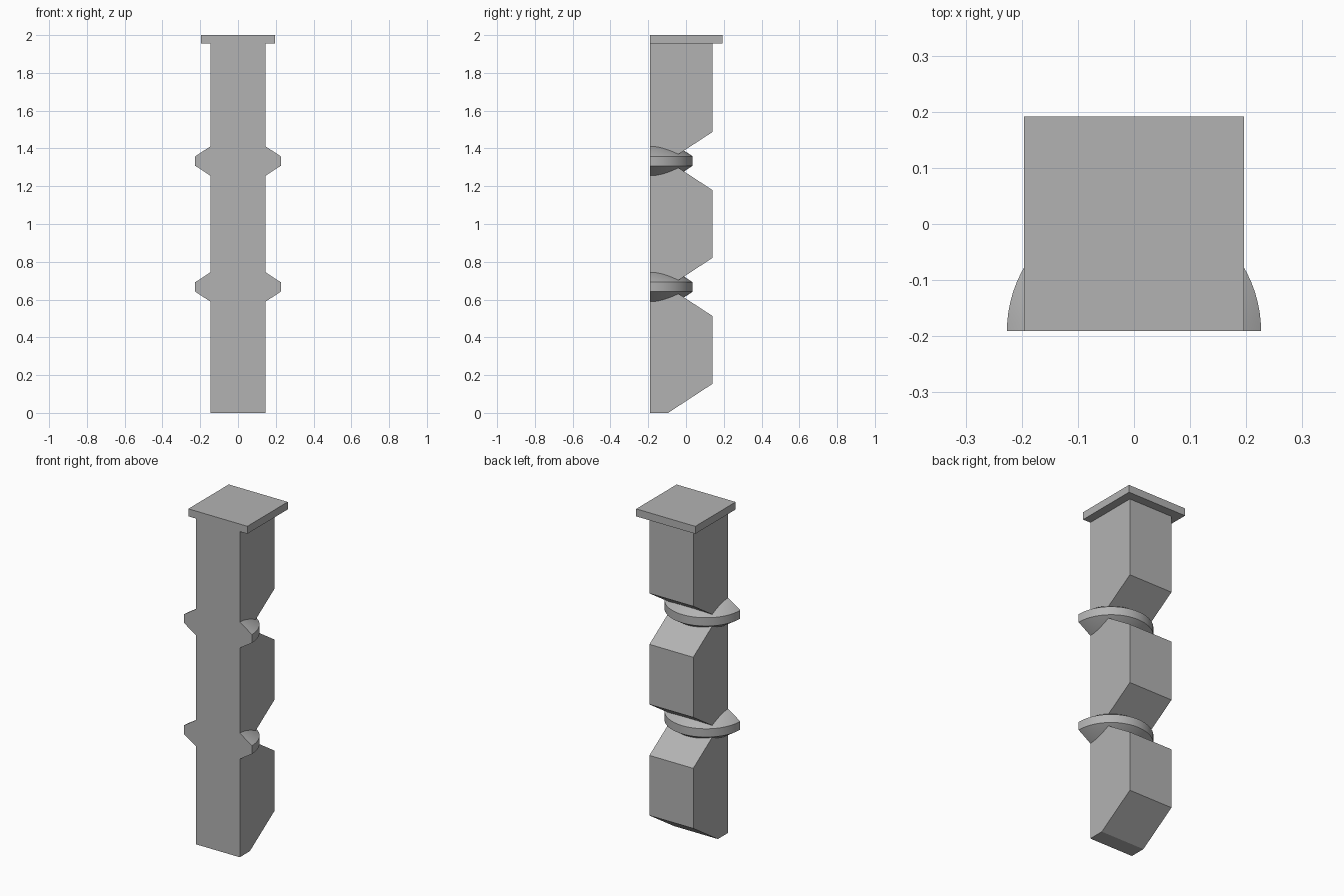
import bpy, bmesh, math

if "Cube" in bpy.data.objects:
    bpy.data.objects.remove(bpy.data.objects["Cube"], do_unlink=True)

FRONT, BACK = -0.191, 0.139      # depth range of the shaft
HALF_W = 0.1455                  # half width of the shaft
NOTCH_Y, NOTCH_H = -0.095, 0.153 # notch tip depth, half height of its mouth
STEP = 2 / 3                     # spacing of the notches
CAP_Z = 1.955
SLOPE = NOTCH_H / (BACK - NOTCH_Y)

grey = bpy.data.materials.new("plain_grey")
grey.use_nodes = True
colour = (0.45, 0.45, 0.45, 1)
grey.diffuse_color = colour
grey.node_tree.nodes["Principled BSDF"].inputs["Base Color"].default_value = colour


def add_object(name, bm):
    bmesh.ops.recalc_face_normals(bm, faces=bm.faces)
    mesh = bpy.data.meshes.new(name)
    bm.to_mesh(mesh)
    bm.free()
    mesh.materials.append(grey)
    obj = bpy.data.objects.new(name, mesh)
    bpy.context.collection.objects.link(obj)
    return obj


def prism(name, profile, half_width):
    """Extrude a (y, z) side profile across x."""
    bm = bmesh.new()
    face = bm.faces.new([bm.verts.new((-half_width, y, z)) for y, z in profile])
    new = bmesh.ops.extrude_face_region(bm, geom=[face], use_keep_orig=True)["geom"]
    verts = [g for g in new if isinstance(g, bmesh.types.BMVert)]
    bmesh.ops.translate(bm, verts=verts, vec=(2 * half_width, 0, 0))
    return add_object(name, bm)


def half_disc(name, z, radius=0.2265, half_rim=0.025):
    """Turn a double cone with a flat rim half way round the front plane."""
    tip = half_rim + radius * SLOPE
    profile = [(0, tip), (radius, half_rim), (radius, -half_rim), (0, -tip)]
    bm = bmesh.new()
    verts = [bm.verts.new((x, FRONT, z + h)) for x, h in profile]
    edges = [bm.edges.new(pair) for pair in zip(verts, verts[1:])]
    bmesh.ops.spin(bm, geom=verts + edges, cent=(0, FRONT, z), axis=(0, 0, 1),
                   angle=math.pi, steps=40)
    bmesh.ops.remove_doubles(bm, verts=bm.verts, dist=0.0001)
    rim = [e for e in bm.edges if e.is_boundary]
    bmesh.ops.edgeloop_fill(bm, edges=rim)
    obj = add_object(name, bm)
    bpy.ops.object.select_all(action='DESELECT')
    obj.select_set(True)
    bpy.context.view_layer.objects.active = obj
    bpy.ops.object.shade_smooth_by_angle(angle=math.radians(25))


# Shaft with a bevelled foot and V notches cut into the back
side = [(FRONT, 0), (NOTCH_Y, 0), (BACK, NOTCH_H)]
for i in (1, 2):
    side += [(BACK, i * STEP - NOTCH_H), (NOTCH_Y, i * STEP), (BACK, i * STEP + NOTCH_H)]
side += [(BACK, CAP_Z), (FRONT, CAP_Z)]
prism("notched_shaft", side, HALF_W)

# Square cap, flush with the front
prism("top_cap", [(FRONT, CAP_Z), (0.192, CAP_Z), (0.192, 2), (FRONT, 2)], 0.196)

# Half discs sitting in the notches
for i, label in ((1, "lower"), (2, "upper")):
    half_disc(label + "_half_disc", i * STEP)
